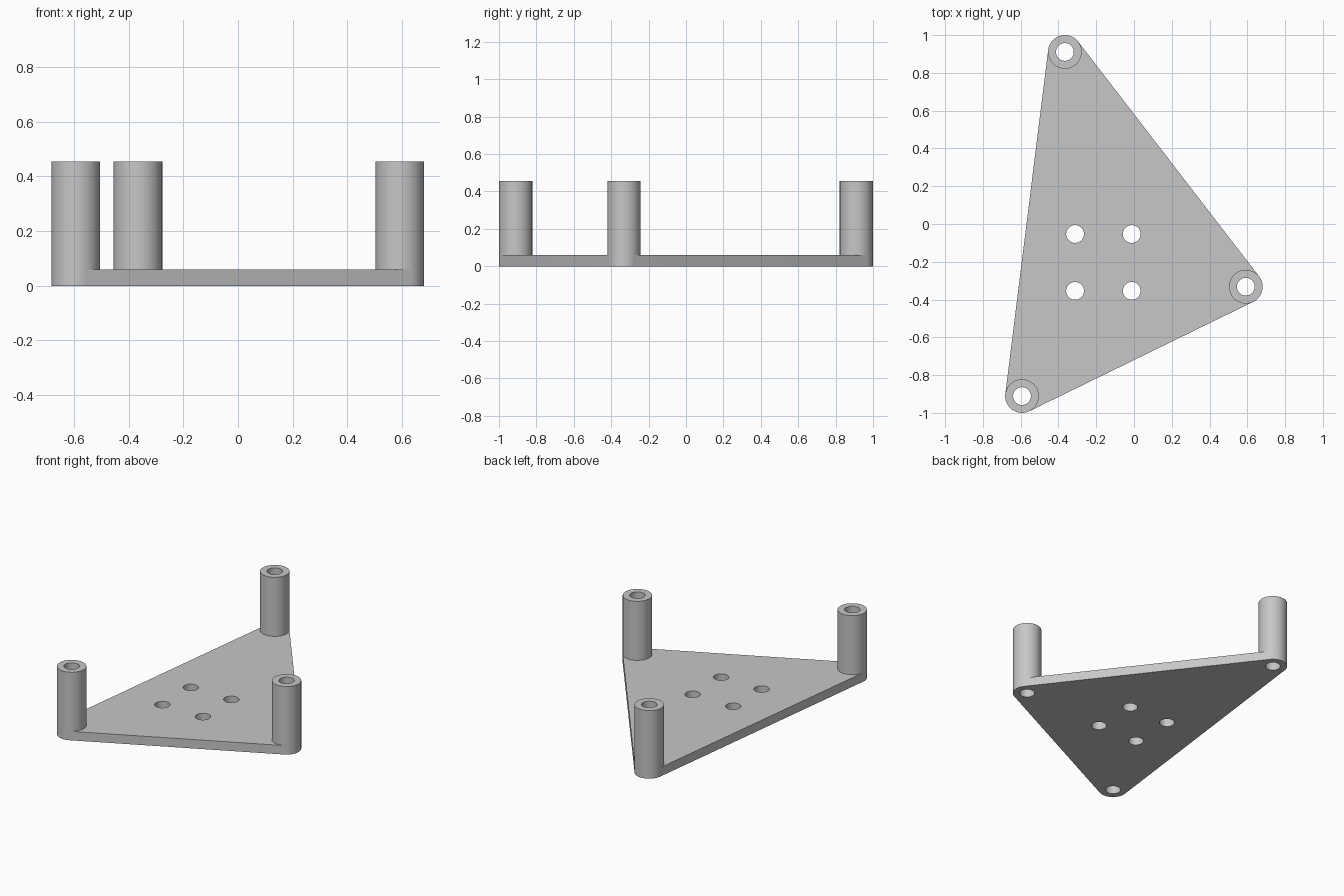
import bpy
import bmesh
from math import atan2, cos, sin, pi, tau, radians

cube = bpy.data.objects.get("Cube")
if cube:
    bpy.data.objects.remove(cube, do_unlink=True)

PLATE_TOP, POST_TOP = 0.06, 0.455
POST_R, HOLE_R = 0.089, 0.047
SIDES = 64
# Post centres, counter-clockwise
CORNERS = [(-0.593, -0.911), (0.592, -0.332), (-0.366, 0.911)]
HOLES = [(x, y) for x in (-0.312, -0.012) for y in (-0.053, -0.354)]

grey = bpy.data.materials.new("plain grey")
grey.use_nodes = True
grey.diffuse_color = (0.57, 0.57, 0.57, 1)
grey.node_tree.nodes["Principled BSDF"].inputs["Base Color"].default_value = grey.diffuse_color


def finish(bm, name):
    bmesh.ops.recalc_face_normals(bm, faces=bm.faces)
    mesh = bpy.data.meshes.new(name)
    bm.to_mesh(mesh)
    bm.free()
    mesh.materials.append(grey)
    obj = bpy.data.objects.new(name, mesh)
    bpy.context.collection.objects.link(obj)
    bpy.ops.object.select_all(action="DESELECT")
    obj.select_set(True)
    bpy.context.view_layer.objects.active = obj
    bpy.ops.object.shade_smooth_by_angle(angle=radians(30))
    return obj


def arc(centre, radius, start, sweep, steps):
    return [(centre[0] + radius * cos(start + sweep * i / steps),
             centre[1] + radius * sin(start + sweep * i / steps)) for i in range(steps + 1)]


def circle(centre, radius):
    return arc(centre, radius, 0, tau, SIDES)[:-1]


def add_loop(bm, points, z):
    verts = [bm.verts.new((x, y, z)) for x, y in points]
    for a, b in zip(verts, verts[1:] + verts[:1]):
        bm.edges.new((a, b))
    return verts


# Base plate: rounded triangle wrapped round the posts, drilled through
def edge_normal(a, b):
    return atan2(b[1] - a[1], b[0] - a[0]) - pi / 2


outline = []
for i, c in enumerate(CORNERS):
    start = edge_normal(CORNERS[i - 1], c)
    end = edge_normal(c, CORNERS[(i + 1) % 3])
    outline += arc(c, POST_R, start, (end - start) % tau, 24)

bm = bmesh.new()
add_loop(bm, outline, 0)
for c in CORNERS + HOLES:
    add_loop(bm, circle(c, HOLE_R), 0)
bmesh.ops.triangle_fill(bm, edges=bm.edges[:], use_beauty=True, normal=(0, 0, 1))
result = bmesh.ops.extrude_face_region(bm, geom=bm.faces[:], use_keep_orig=True)
top = [v for v in result["geom"] if isinstance(v, bmesh.types.BMVert)]
bmesh.ops.translate(bm, verts=top, vec=(0, 0, PLATE_TOP))
finish(bm, "base_plate")

# Hollow posts: tubes open at the foot, standing on the plate
for name, c in zip(("front_right_post", "left_post", "back_post"), CORNERS):
    bm = bmesh.new()
    rings = [[bm.verts.new((x, y, z)) for x, y in circle(c, r)]
             for r, z in ((POST_R, PLATE_TOP), (POST_R, POST_TOP),
                          (HOLE_R, POST_TOP), (HOLE_R, PLATE_TOP))]
    for low, high in zip(rings, rings[1:]):
        for i in range(SIDES):
            bm.faces.new((low[i - 1], low[i], high[i], high[i - 1]))
    finish(bm, name)
